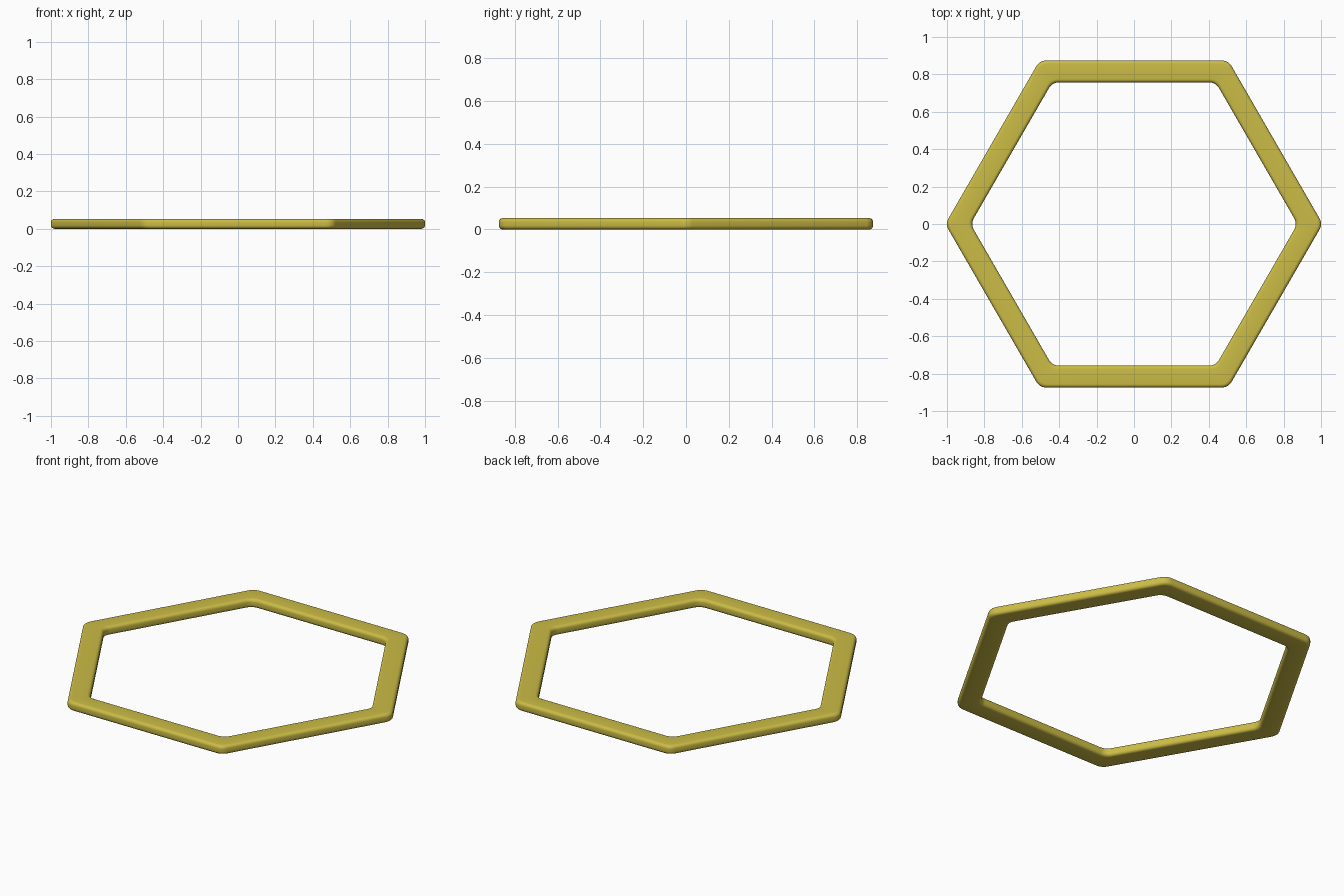
import bpy, bmesh
from math import pi, cos, sin

if "Cube" in bpy.data.objects:
    bpy.data.objects.remove(bpy.data.objects["Cube"])

OUTER, INNER, HEIGHT = 0.874, 0.757, 0.053   # flat-to-centre distances, thickness
CORNER, EDGE = 0.0595, 0.018                 # plan corner radius, section edge radius
ARC = 6


def hexagon(apothem, z):
    """Closed loop of a hexagon with rounded corners, points on the x axis."""
    centre = (apothem - CORNER) / cos(pi / 6)
    pts = []
    for k in range(6):
        a = k * pi / 3
        for i in range(ARC + 1):
            t = a - pi / 6 + (pi / 3) * i / ARC
            pts.append((centre * cos(a) + CORNER * cos(t),
                        centre * sin(a) + CORNER * sin(t), z))
    return pts


def section():
    """Rounded rectangle cross-section as (apothem, z) pairs."""
    corners = [(OUTER - EDGE, EDGE, -pi / 2), (OUTER - EDGE, HEIGHT - EDGE, 0),
               (INNER + EDGE, HEIGHT - EDGE, pi / 2), (INNER + EDGE, EDGE, pi)]
    return [(d + EDGE * cos(s + i * pi / 10), z + EDGE * sin(s + i * pi / 10))
            for d, z, s in corners for i in range(6)]


# Hexagonal ring: sweep the section around the rounded hexagon
bm = bmesh.new()
loops = [[bm.verts.new(p) for p in hexagon(d, z)] for d, z in section()]
for j, low in enumerate(loops):
    high = loops[(j + 1) % len(loops)]
    for i in range(len(low)):
        n = (i + 1) % len(low)
        bm.faces.new((low[i], low[n], high[n], high[i]))
bmesh.ops.recalc_face_normals(bm, faces=bm.faces)
for f in bm.faces:
    f.smooth = True
mesh = bpy.data.meshes.new("hexagonal_ring")
bm.to_mesh(mesh)
bm.free()

mat = bpy.data.materials.new("yellow")
mat.diffuse_color = (0.60, 0.50, 0.06, 1)
mat.use_nodes = True
mat.node_tree.nodes["Principled BSDF"].inputs["Base Color"].default_value = mat.diffuse_color
mesh.materials.append(mat)
ring = bpy.data.objects.new("hexagonal_ring", mesh)
bpy.context.collection.objects.link(ring)
